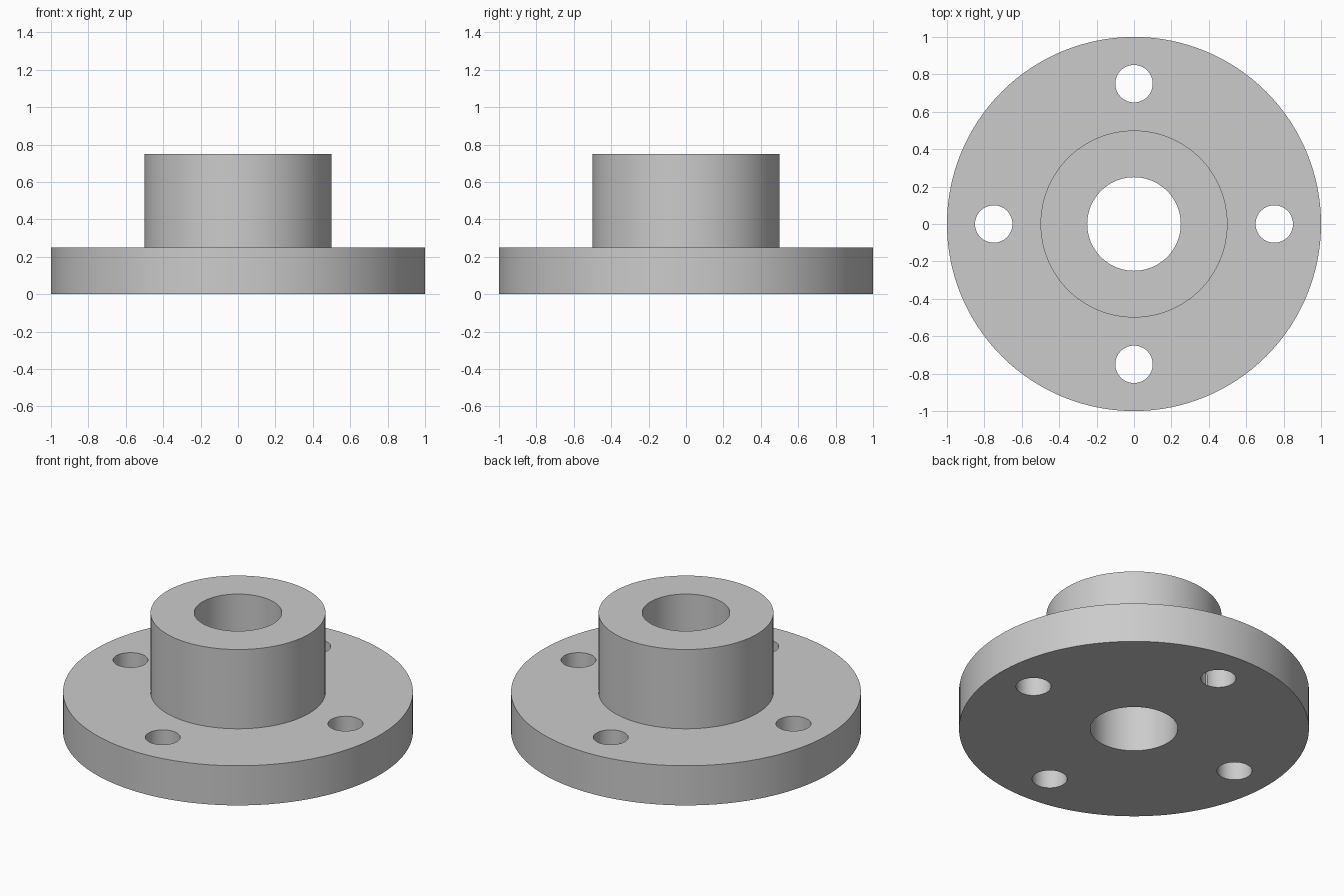
import bpy
import math

if "Cube" in bpy.data.objects:
    bpy.data.objects.remove(bpy.data.objects["Cube"])

SEG = 128


def cylinder(name, radius, z0, z1, x=0.0, y=0.0, sides=SEG):
    bpy.ops.mesh.primitive_cylinder_add(
        vertices=sides, radius=radius, depth=z1 - z0,
        location=(x, y, (z0 + z1) / 2))
    obj = bpy.context.object
    obj.name = name
    return obj


def lathe(name, profile):
    """Revolve a closed (radius, z) profile around the z axis."""
    n = len(profile)
    verts = [(r * math.cos(2 * math.pi * i / SEG), r * math.sin(2 * math.pi * i / SEG), z)
             for i in range(SEG) for r, z in profile]
    faces = []
    for i in range(SEG):
        a, b = i * n, (i + 1) % SEG * n
        for j in range(n):
            k = (j + 1) % n
            faces.append((a + j, b + j, b + k, a + k))
    mesh = bpy.data.meshes.new(name)
    mesh.from_pydata(verts, [], faces)
    obj = bpy.data.objects.new(name, mesh)
    bpy.context.collection.objects.link(obj)
    return obj


# Flange disc with raised hub and central through bore
flange = lathe("hub_flange", [(0.25, 0), (1, 0), (1, 0.25),
                              (0.5, 0.25), (0.5, 0.75), (0.25, 0.75)])

# Four bolt holes through the disc
cutters = []
for i in range(4):
    angle = i * math.pi / 2
    cutter = cylinder(f"bolt_hole_cutter_{i + 1}", 0.10, -0.1, 0.35,
                      0.75 * math.cos(angle), 0.75 * math.sin(angle), 64)
    cutter.hide_render = True
    cut = flange.modifiers.new(f"bolt_hole_{i + 1}", 'BOOLEAN')
    cut.operation = 'DIFFERENCE'
    cut.solver = 'EXACT'
    cut.object = cutter
    cutters.append(cutter)

# Bake the holes, then remove the cutters
bpy.ops.object.select_all(action='DESELECT')
flange.select_set(True)
bpy.context.view_layer.objects.active = flange
for mod in list(flange.modifiers):
    bpy.ops.object.modifier_apply(modifier=mod.name)
for cutter in cutters:
    bpy.data.objects.remove(cutter, do_unlink=True)

# Smooth round walls with crisp rims
bpy.ops.object.shade_smooth_by_angle(angle=math.radians(30))
